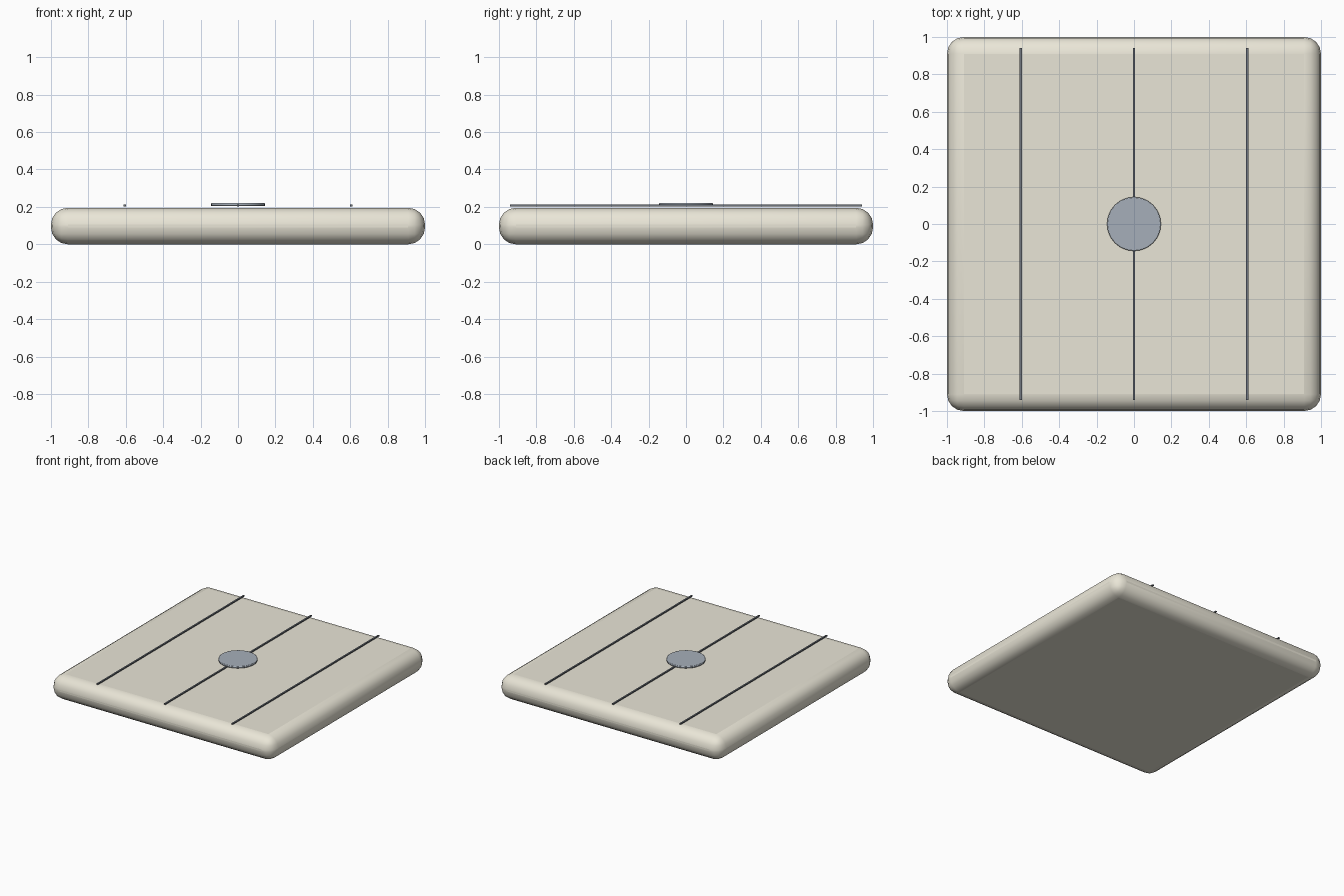
import bpy

if "Cube" in bpy.data.objects:
    bpy.data.objects.remove(bpy.data.objects["Cube"])


def material(name, rgb):
    m = bpy.data.materials.new(name)
    m.diffuse_color = (*rgb, 1)
    m.use_nodes = True
    m.node_tree.nodes["Principled BSDF"].inputs["Base Color"].default_value = m.diffuse_color
    return m


cream = material("cream", (0.82, 0.79, 0.68))
steel = material("steel", (0.38, 0.43, 0.49))
dark = material("dark_grey", (0.16, 0.18, 0.21))


def finish(obj, name, mat, bevel, segments):
    obj.name = name
    obj.data.materials.append(mat)
    if bevel:
        mod = obj.modifiers.new("rounded_edges", 'BEVEL')
        mod.width = bevel
        mod.segments = segments
        mod.limit_method = 'ANGLE'
    bpy.ops.object.shade_smooth_by_angle()


def box(name, size, loc, mat, bevel=0, segments=1):
    bpy.ops.mesh.primitive_cube_add(size=1, location=loc)
    obj = bpy.context.object
    obj.scale = size
    bpy.ops.object.transform_apply(location=False, rotation=False, scale=True)
    finish(obj, name, mat, bevel, segments)


# Rounded slab
box("slab", (2, 2, 0.195), (0, 0, 0.0975), cream, 0.09, 4)

# Thin strips hovering just over the top face
for name, x in (("left_strip", -0.605), ("middle_strip", 0), ("right_strip", 0.605)):
    box(name, (0.012, 1.88, 0.009), (x, 0, 0.2075), dark)

# Central disc
bpy.ops.mesh.primitive_cylinder_add(vertices=32, radius=0.144, depth=0.016,
                                    location=(0, 0, 0.212))
finish(bpy.context.object, "disc", steel, 0.004, 2)
